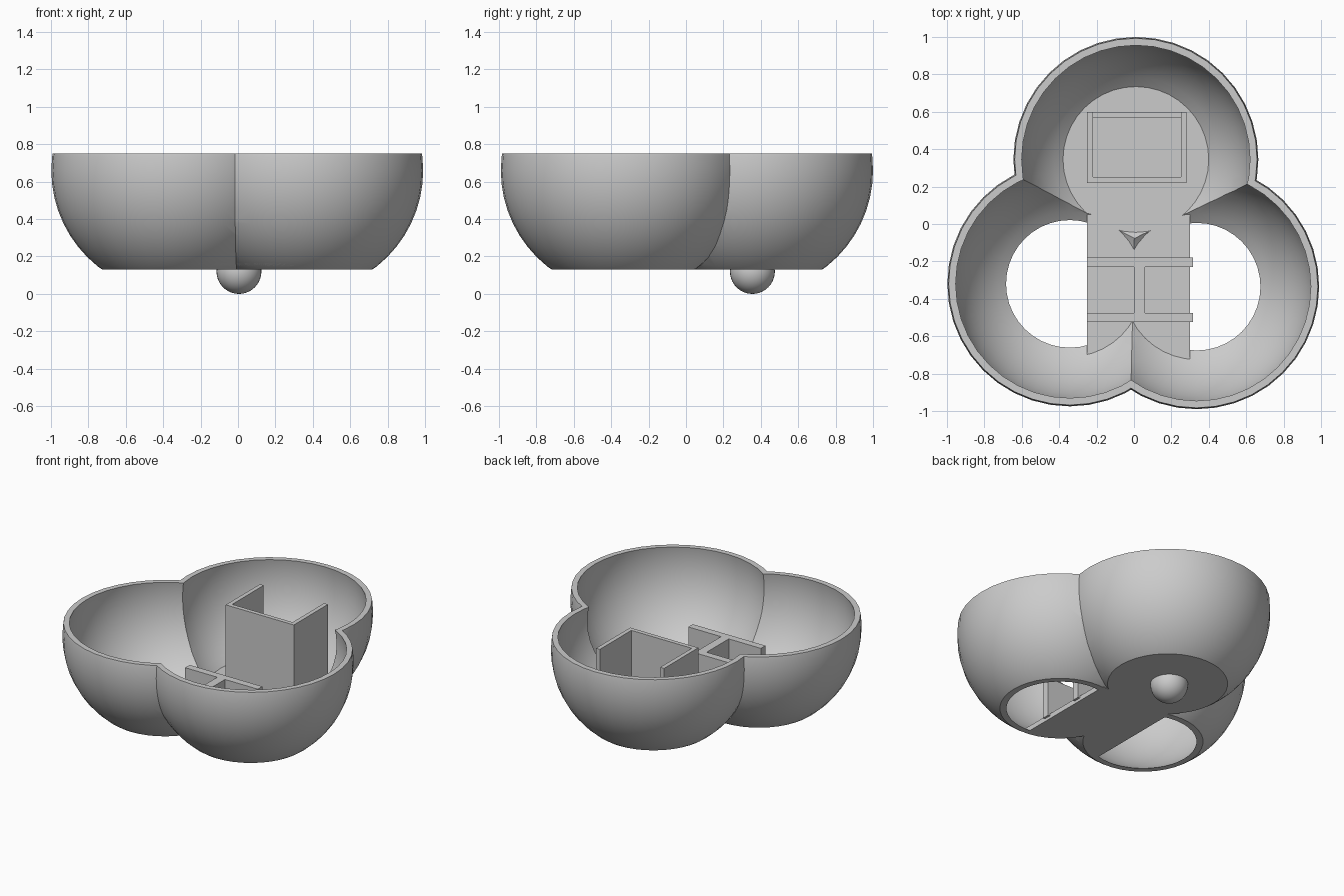
import bpy, bmesh, math
from mathutils import Vector, Matrix

cube = bpy.data.objects.get("Cube")
if cube:
    bpy.data.objects.remove(cube, do_unlink=True)

BOTTOM, FLOOR, RIM = 0.13, 0.165, 0.75
LOBES = [(0.01, 0.345), (-0.343, -0.32), (0.335, -0.335)]   # back, right, left

grey = bpy.data.materials.new("plain grey")
grey.use_nodes = True
grey.diffuse_color = (0.6, 0.6, 0.6, 1)
grey.node_tree.nodes["Principled BSDF"].inputs["Base Color"].default_value = grey.diffuse_color


def add_object(name, bm):
    bmesh.ops.recalc_face_normals(bm, faces=bm.faces)
    mesh = bpy.data.meshes.new(name)
    bm.to_mesh(mesh)
    bm.free()
    mesh.materials.append(grey)
    obj = bpy.data.objects.new(name, mesh)
    bpy.context.collection.objects.link(obj)
    return obj


def box(name, x, y, z):
    bm = bmesh.new()
    bmesh.ops.create_cube(bm, size=1)
    for v in bm.verts:
        v.co = Vector([(a + b) / 2 + c * (b - a) for (a, b), c in zip((x, y, z), v.co)])
    return add_object(name, bm)


def ball(name, centre, radius, low=None, high=None, segments=40):
    """Sphere, optionally cut flat and capped below and above."""
    bm = bmesh.new()
    bmesh.ops.create_uvsphere(bm, u_segments=segments, v_segments=28, radius=radius,
                              matrix=Matrix.Translation(centre))
    for height, side in ((low, -1), (high, 1)):
        if height is not None:
            bmesh.ops.bisect_plane(bm, geom=bm.verts[:] + bm.edges[:] + bm.faces[:],
                                   plane_co=(0, 0, height), plane_no=(0, 0, side),
                                   clear_outer=True)
            bmesh.ops.holes_fill(bm, edges=[e for e in bm.edges if e.is_boundary])
    return add_object(name, bm)


def boolean(target, tool, operation, keep_tool=False):
    mod = target.modifiers.new(operation.lower(), 'BOOLEAN')
    mod.operation, mod.object, mod.solver = operation, tool, 'EXACT'
    bpy.context.view_layer.objects.active = target
    bpy.ops.object.modifier_apply(modifier=mod.name)
    if not keep_tool:
        bpy.data.objects.remove(tool, do_unlink=True)


def smooth(obj):
    bpy.ops.object.select_all(action='DESELECT')
    obj.select_set(True)
    bpy.context.view_layer.objects.active = obj
    bpy.ops.object.shade_smooth_by_angle(angle=math.radians(25))


# Three merged lobes form the outer body
shell = None
for x, y in LOBES:
    lobe = ball("bowl_shell", (x, y, 0.66), 0.655, BOTTOM, RIM)
    if shell:
        boolean(shell, lobe, 'UNION')
    else:
        shell = lobe

# Front end of the floor follows the lobe outlines
floor_front = box("floor_front", (-0.25, 0.30), (-0.75, -0.32), (0.1, FLOOR))
boolean(floor_front, shell, 'INTERSECT', keep_tool=True)
floor_middle = box("floor_middle", (-0.25, 0.30), (-0.32, 0.05), (BOTTOM, FLOOR))

# Hollow out the lobes; only the back one keeps its floor
for i, (x, y) in enumerate(LOBES):
    cavity = ball("cavity_cutter", (x, y, 0.647), 0.62, FLOOR if i == 0 else None)
    cavity.hide_render = True
    boolean(shell, cavity, 'DIFFERENCE')
smooth(shell)

# Ball foot under the back lobe
smooth(ball("ball_foot", (0.005, 0.355, 0.12), 0.12, high=0.145, segments=32))

# Tall holder in the back lobe, with a low rear lip
base, tall = 0.15, 0.695
box("holder_front_wall", (-0.25, 0.28), (0.22, 0.25), (base, tall))
for side, x in (("right", -0.25), ("left", 0.25)):
    box("holder_" + side + "_wall", (x, x + 0.03), (0.22, 0.60), (base, tall))
box("holder_rear_lip", (-0.22, 0.25), (0.57, 0.60), (base, 0.32))

# Low H-shaped bracket on the front floor
low = 0.425
for place, y in (("front", -0.525), ("rear", -0.23)):
    box("bracket_" + place + "_wall", (-0.25, 0.315), (y, y + 0.05), (base, low))
box("bracket_divider", (0.0, 0.06), (-0.475, -0.23), (base, low))
